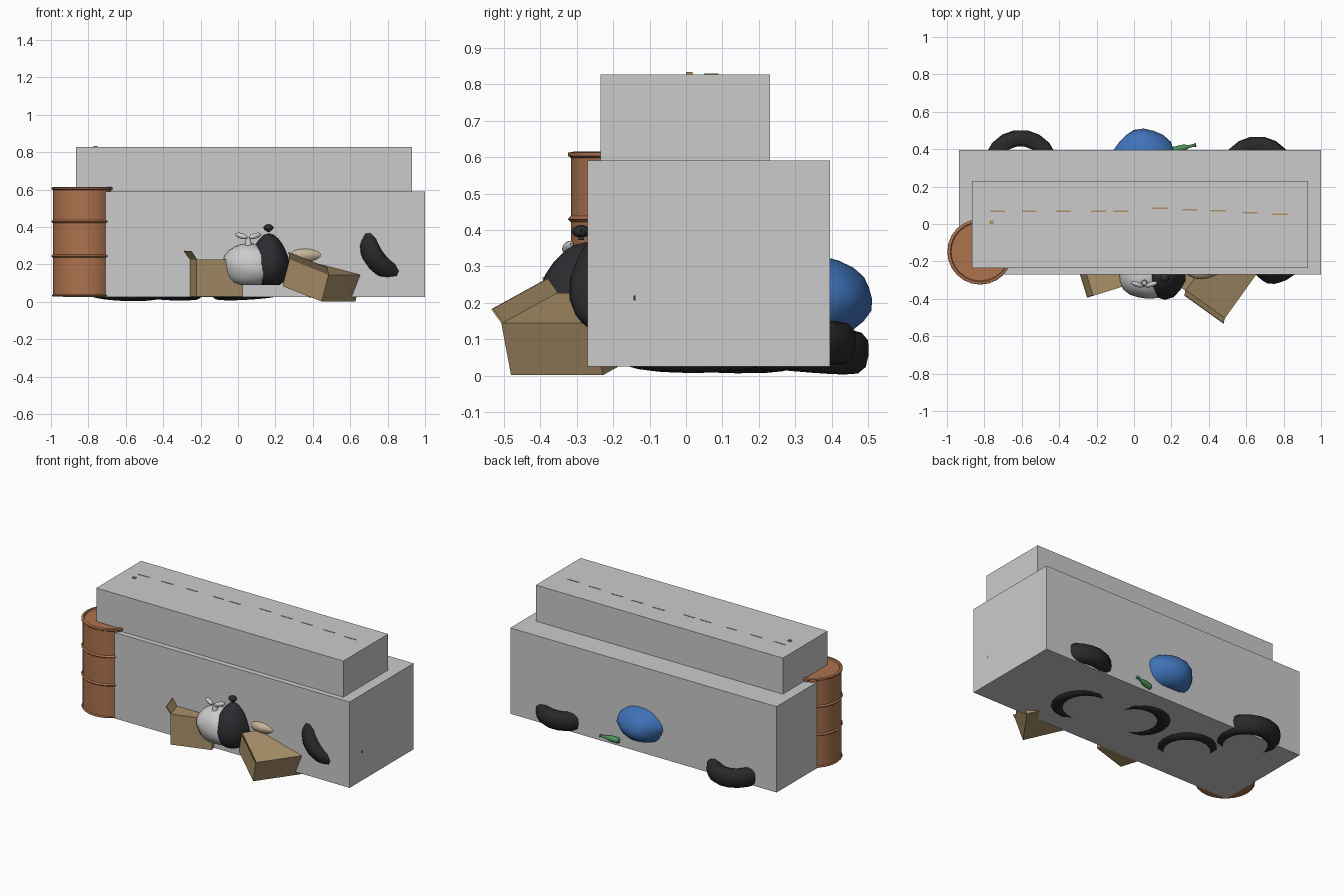
import bpy, bmesh, math, random
from mathutils import Vector, Matrix

if "Cube" in bpy.data.objects:
    bpy.data.objects.remove(bpy.data.objects["Cube"])

random.seed(4)


def mat(name, c):
    m = bpy.data.materials.new(name)
    m.diffuse_color = (*c, 1)
    m.use_nodes = True
    m.node_tree.nodes["Principled BSDF"].inputs["Base Color"].default_value = m.diffuse_color
    return m


RUST = mat("rust", (0.42, 0.17, 0.075))
RUBBER = mat("rubber", (0.022, 0.022, 0.022))
CARD = mat("card", (0.40, 0.28, 0.14))
BLUE = mat("blue_plastic", (0.05, 0.17, 0.48))
BLACK = mat("black_plastic", (0.025, 0.025, 0.03))
WHITE = mat("white_plastic", (0.55, 0.55, 0.55))
CREAM = mat("cream_cloth", (0.55, 0.46, 0.32))
GREEN = mat("green_glass", (0.07, 0.28, 0.10))
WOOD = mat("wood", (0.45, 0.28, 0.12))


def finish(name, bm, m=None, smooth=None):
    bmesh.ops.recalc_face_normals(bm, faces=bm.faces)
    me = bpy.data.meshes.new(name)
    bm.to_mesh(me)
    bm.free()
    ob = bpy.data.objects.new(name, me)
    bpy.context.collection.objects.link(ob)
    if m:
        me.materials.append(m)
    if smooth:
        bpy.ops.object.select_all(action='DESELECT')
        ob.select_set(True)
        bpy.context.view_layer.objects.active = ob
        bpy.ops.object.shade_smooth_by_angle(angle=math.radians(smooth))
    return ob


def block(name, lo, hi, m=None):
    lo, hi = Vector(lo), Vector(hi)
    bm = bmesh.new()
    bmesh.ops.create_cube(bm, size=1, matrix=Matrix.Translation((lo + hi) / 2)
                          @ Matrix.Diagonal((*(hi - lo), 1)))
    return finish(name, bm, m)


def lathe(profile, n, closed=False):
    """Revolve (radius, z) points round z."""
    bm = bmesh.new()
    rings = [[bm.verts.new((r * math.cos(2 * math.pi * i / n),
                            r * math.sin(2 * math.pi * i / n), z))
              for i in range(n)] for r, z in profile]
    pairs = list(zip(rings, rings[1:] + rings[:1])) if closed else list(zip(rings, rings[1:]))
    for a, b in pairs:
        for i in range(n):
            j = (i + 1) % n
            bm.faces.new((a[i], a[j], b[j], b[i]))
    if not closed:
        bm.faces.new(rings[0][::-1])
        bm.faces.new(rings[-1])
    return bm


def oriented(origin, e1, e2, e3):
    m = Matrix((e1, e2, e3)).transposed().to_4x4()
    m.translation = origin
    return m


# big stacked blocks
block("lower_block", (-0.935, -0.27, 0.026), (1, 0.395, 0.59))
block("upper_block", (-0.865, -0.235, 0.55), (0.93, 0.23, 0.827))

# plank edges and stray nails just breaking the surfaces
for k, (x, y) in enumerate([(-0.77, .067), (-0.6, .067), (-0.42, .067), (-0.23, .067), (-0.11, .067),
                            (0.1, .085), (0.26, .077), (0.41, .071), (0.58, .061), (0.74, .053)]):
    block(f"plank_edge_{k}", (x, y - 0.004, 0.8), (x + 0.08, y + 0.004, 0.829), WOOD)
block("top_nail", (-0.772, 0.0, 0.8), (-0.75, 0.018, 0.833), WOOD)
block("side_nail", (0.97, -0.144, 0.207), (1.001, -0.138, 0.22), RUBBER)

# steel drum with two rolled hoops and end rims
R = 0.168
prof = [(R, 0.028), (R + .006, 0.034), (R, 0.04)]
for z in (0.245, 0.43):
    prof += [(R, z - 0.008), (R + 0.008, z), (R, z + 0.008)]
prof += [(R, 0.598), (R + 0.007, 0.603), (R + 0.007, 0.612), (R - 0.008, 0.615),
         (R - 0.012, 0.607)]
bm = lathe(prof, 24)
bmesh.ops.translate(bm, vec=(-0.822, -0.148, 0), verts=bm.verts)
finish("drum", bm, RUST, 35)

TYRE = [(.115, -.045), (.145, -.06), (.175, -.055), (.195, -.035), (.2, 0),
        (.195, .035), (.175, .055), (.145, .06), (.115, .045), (.135, .03), (.135, -.03)]


def tyre(name, centre, axis, low=None, s=1.0):
    bm = lathe(TYRE, 18, closed=True)
    rot = Vector((0, 0, 1)).rotation_difference(Vector(axis)).to_matrix()
    bmesh.ops.transform(bm, matrix=rot.to_4x4() @ Matrix.Scale(s, 4), verts=bm.verts)
    c = Vector(centre)
    if low is not None:
        c.z = low - min(v.co.z for v in bm.verts)
    bmesh.ops.translate(bm, vec=c, verts=bm.verts)
    finish(name, bm, RUBBER, 40)


# tyres: flat ones tilt toward their axis lean
tyre("tyre_back_left", (-0.605, 0.305, 0), (0.04, 0.09, 1), 0.004)
tyre("tyre_back_right", (0.66, 0.27, 0), (0, 0.07, 1), 0.03)
tyre("tyre_low_left", (-0.38, 0.03, 0), (0.06, 0.08, 1), 0.007)
tyre("tyre_low_middle", (0.05, 0.1, 0), (-0.06, 0.06, 1), 0.008)
tyre("tyre_low_right", (0.41, 0.02, 0), (0.1, 0.0, 1), 0.008)
tyre("tyre_leaning", (0.80, -0.145, 0.28), (0.66, -0.57, 0.49), None, 0.98)


def bag(name, c, r, m, peak=0.0, seed=0, n=20, lean=(0, 0)):
    """Lumpy sack, optionally gathered to a peak at the top."""
    bm = bmesh.new()
    bmesh.ops.create_uvsphere(bm, u_segments=n, v_segments=12, radius=1)
    for v in bm.verts:
        x, y, z = v.co
        a = math.atan2(y, x)
        k = 1 + 0.03 * math.sin(5 * a + seed) * (1 - abs(z)) + 0.02 * math.sin(7 * z + 3 * a + seed)
        up = max(z, 0)
        v.co = Vector((x * k * (1 - 0.2 * peak * up) + lean[0] * up,
                       y * k * (1 - 0.2 * peak * up) + lean[1] * up,
                       max(z, -0.82) + peak * 0.3 * up ** 4))
        v.co = Vector(c) + Vector((v.co.x * r[0], v.co.y * r[1], v.co.z * r[2]))
    return finish(name, bm, m, 50)


def knot(name, c, s, m):
    """Tied neck with two ears."""
    bm = bmesh.new()
    bmesh.ops.create_cone(bm, cap_ends=True, segments=8, radius1=0.02 * s, radius2=0.012 * s,
                          depth=0.045 * s, matrix=Matrix.Translation((0, 0, -0.015 * s)))
    for side in (-1, 1):
        mt = (Matrix.Translation((side * 0.037 * s, -0.008 * s, 0.018 * s))
              @ Matrix.Rotation(-side * 0.3, 4, 'Y') @ Matrix.Rotation(side * 0.3, 4, 'Z')
              @ Matrix.Diagonal((0.037 * s, 0.014 * s, 0.015 * s, 1)))
        bmesh.ops.create_uvsphere(bm, u_segments=10, v_segments=6, radius=1, matrix=mt)
    bmesh.ops.translate(bm, vec=c, verts=bm.verts)
    finish(name, bm, m, 50)


# rubbish sacks
bag("white_bag", (0.075, -0.27, 0.19), (0.16, 0.13, 0.12), WHITE, 0.1, 1, lean=(-.1, -.1))
knot("white_bag_knot", (0.055, -0.315, 0.335), 1.0, WHITE)
bag("black_bag", (0.165, -0.27, 0.205), (0.11, 0.135, 0.14), BLACK, 0.5, 2, n=14, lean=(0, -.05))
knot("black_bag_knot", (0.163, -0.288, 0.388), 0.4, BLACK)
bag("black_bag_ears", (0.163, -0.288, 0.396), (0.026, 0.024, 0.018), BLACK, 0, 3, n=10)
bag("cream_bag", (0.36, -0.215, 0.25), (0.115, 0.08, 0.048), CREAM, 0, 4)
bag("blue_bag", (0.052, 0.33, 0.21), (0.172, 0.18, 0.122), BLUE, 0, 5)


def carton(name, corner, e1, e2, e3, size, flap):
    """Carton from its front corner, with one raised flap."""
    bm = bmesh.new()
    m = oriented(Vector(corner), Vector(e1).normalized(), Vector(e2).normalized(),
                 Vector(e3).normalized())
    bmesh.ops.create_cube(bm, size=1, matrix=m @ Matrix.Diagonal((*size, 1))
                          @ Matrix.Translation((.5, .5, .5)))
    v = [m @ Vector(p) for p in flap]
    d = m.to_3x3() @ Vector((0.004, 0.004, 0))
    a = [bm.verts.new(p) for p in v]
    b = [bm.verts.new(p + d) for p in v]
    bm.faces.new(a)
    bm.faces.new(b[::-1])
    for i in range(4):
        j = (i + 1) % 4
        bm.faces.new((a[i], b[i], b[j], a[j]))
    finish(name, bm, CARD)


carton("carton_left", (-0.222, -0.385, 0.028), (0.955, 0.296, 0), (-0.296, 0.955, 0), (0, 0, 1),
       (0.26, 0.2, 0.2), [(0, 0, .2), (0, .2, .2), (-.03, .2, .243), (-.03, 0, .243)])
E1, E2 = Vector((0.58, 0.81, 0)).normalized(), Vector((-0.76, 0.545, 0.30)).normalized()
carton("carton_right", (0.447, -0.48, 0.002), E1, E2, E1.cross(E2),
       (0.31, 0.27, 0.15), [(0, 0, .15), (0, .27, .15), (-.025, .27, .19), (-.025, 0, .19)])

# glass bottle lying against the back
bm = lathe([(.012, 0), (.018, .006), (.018, .06), (.014, .075), (.008, .09), (.008, .12), (.01, .122),
            (.01, .13)], 12)
rot = Vector((0, 0, 1)).rotation_difference(Vector((0.95, 0.22, 0.1))).to_matrix().to_4x4()
bmesh.ops.transform(bm, matrix=Matrix.Translation((0.205, 0.394, 0.06)) @ rot, verts=bm.verts)
finish("bottle", bm, GREEN, 40)
